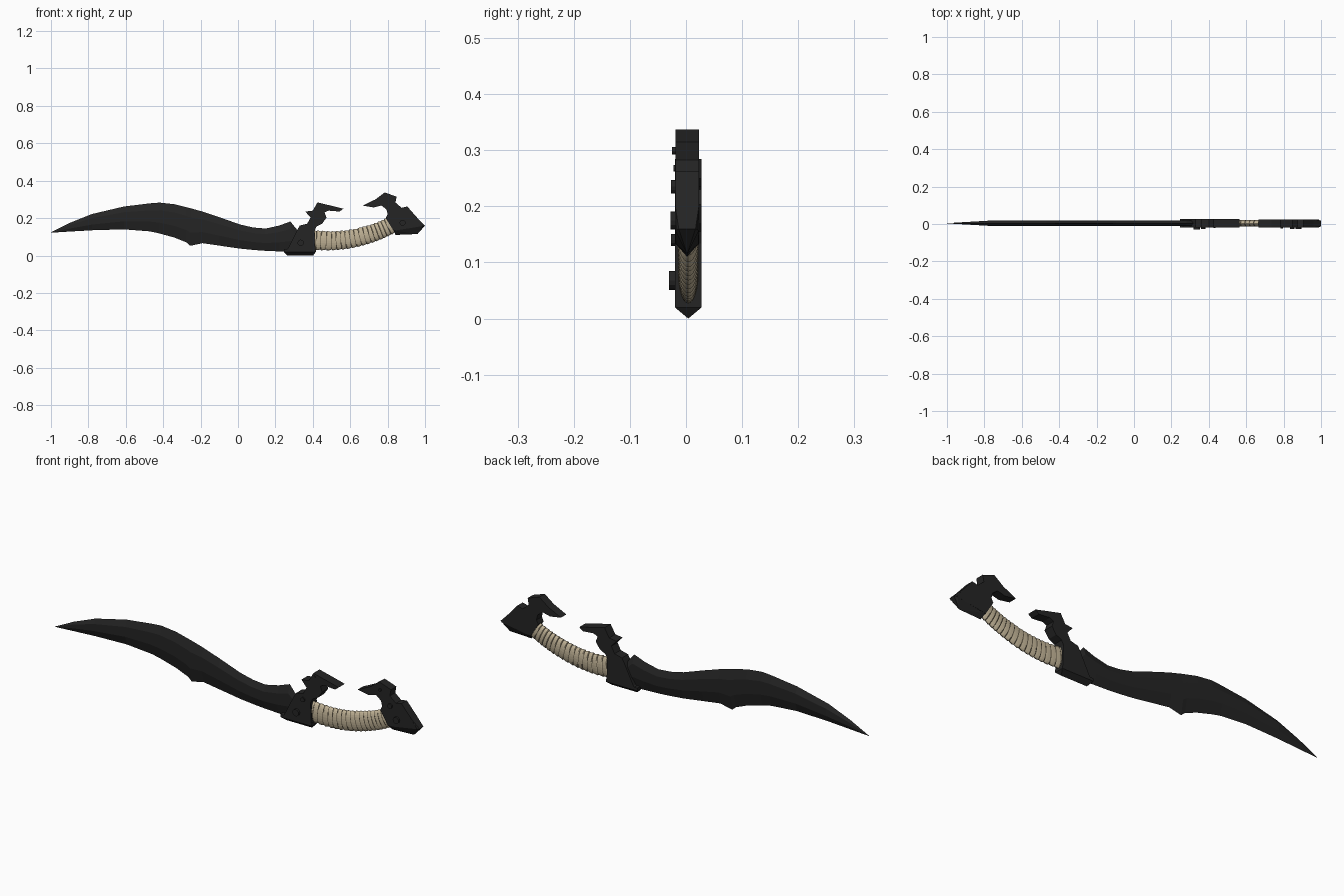
import bpy, bmesh, math, random
from mathutils import Vector

if "Cube" in bpy.data.objects:
    bpy.data.objects.remove(bpy.data.objects["Cube"])
random.seed(4)

def mat(name, c):
    m = bpy.data.materials.new(name)
    m.diffuse_color = (*c, 1)
    m.use_nodes = True
    m.node_tree.nodes["Principled BSDF"].inputs["Base Color"].default_value = m.diffuse_color
    return m

DARK = mat("dark_metal", (0.018, 0.018, 0.018))
HIDE = mat("pale_wrap", (0.52, 0.44, 0.30))
SEAM = mat("wrap_seam", (0.10, 0.08, 0.05))

def finish(bm, name, *mats):
    bmesh.ops.recalc_face_normals(bm, faces=bm.faces)
    me = bpy.data.meshes.new(name)
    bm.to_mesh(me)
    bm.free()
    ob = bpy.data.objects.new(name, me)
    bpy.context.collection.objects.link(ob)
    for m in mats:
        me.materials.append(m)
    return ob

def loft(name, rings, mats, seam=lambda i: False):
    bm = bmesh.new()
    vs = [[bm.verts.new(p) for p in r] for r in rings]
    n = len(rings[0])
    for i in range(len(vs) - 1):
        for k in range(n):
            f = bm.faces.new((vs[i][k], vs[i][(k+1) % n], vs[i+1][(k+1) % n], vs[i+1][k]))
            f.material_index = int(seam(i))
    bm.faces.new(vs[0])
    bm.faces.new(vs[-1])
    return finish(bm, name, *mats)

def plate(name, pts, y0, y1):
    return loft(name, [[(x, y, z) for x, z in pts] for y in (y0, y1)], [DARK])

def hull(name, pts):
    bm = bmesh.new()
    for p in pts:
        bm.verts.new(p)
    bmesh.ops.convex_hull(bm, input=bm.verts)
    return finish(bm, name, DARK)

# Blade: sharp top and bottom edges, thick shoulders between
YB = 0.004
stations = [(-1, .124, .122), (-.9, .174, .128), (-.78, .222, .135), (-.61, .262, .14),
            (-.47, .279, .129), (-.42, .283, .118), (-.34, .274, .096), (-.275, .258, .07),
            (-.255, .253, .052), (-.19, .235, .066), (-.1, .205, .053), (.01, .166, .037),
            (.08, .15, .03), (.147, .144, .025), (.22, .16, .022), (.28, .182, .02), (.318, .135, .02)]
rings = []
for x, t, b in stations:
    w = min(.0135, .0005 + (x + 1) * .06)
    u, l = t - .25 * (t - b), t - .65 * (t - b)
    rings.append([(x, YB, t), (x, YB + w, u), (x, YB + w, l), (x, YB, b), (x, YB - w, l), (x, YB - w, u)])
loft("blade", rings, [DARK])

# Guard with hooked finger horn
plate("guard", [(.25, .022), (.414, .022), (.41, .134), (.42, .155), (.45, .17), (.473, .203),
                (.463, .23), (.484, .24), (.543, .235), (.563, .25), (.516, .262), (.425, .284),
                (.40, .24), (.36, .235), (.388, .203), (.37, .17), (.33, .16), (.313, .13),
                (.268, .04)], -.02, .028)
hull("guard_base", [(x, y, z) for x in (.245, .416) for y in (-.02, .028) for z in (.02, .034)]
     + [(.262, .004, 0), (.402, .004, 0)])

# Pommel with hooked horn and ridged underside
plate("pommel", [(.832, .132), (.99, .158), (.96, .2), (.905, .262), (.875, .255), (.842, .283),
                 (.848, .315), (.784, .337), (.735, .30), (.666, .267), (.725, .257), (.767, .267),
                 (.794, .246), (.80, .22), (.79, .2)], -.019, .023)
hull("pommel_base", [(x, y, z) for x, z in ((.832, .134), (.985, .157), (.96, .2)) for y in (-.019, .023)]
     + [(1, y, .16) for y in (-.013, .017)] + [(.842, .002, .11), (.96, .002, .115)])

# Grip: curved core wrapped in uneven overlapping bands
path = [Vector(p) for p in ((.40, .083), (.5, .079), (.6, .088), (.7, .113), (.78, .143), (.85, .18))]
def on_path(t):
    s = max(0, min(t, .9999)) * (len(path) - 1)
    i = int(s)
    f = s - i
    p0, p1, p2, p3 = path[max(i-1, 0)], path[i], path[i+1], path[min(i+2, len(path)-1)]
    return .5 * (2*p1 + (p2-p0)*f + (2*p0-5*p1+4*p2-p3)*f*f + (3*p1-p0-3*p2+p3)*f**3)

WRAPS, SEG = 20, 24
rings = []
for i in range(WRAPS):
    lean = random.uniform(-.006, .006)
    for f, r in ((0, .94), (.12, 1.03), (.55, 1.0), (.9, .95)):
        t = (i + f) / WRAPS
        c = on_path(t)
        d = (on_path(t + .01) - on_path(t - .01)).normalized()
        h = (.052 - .008 * t) * r
        ring = []
        for k in range(SEG):
            a = 2 * math.pi * k / SEG
            s = h * math.sin(a)
            o = lean * math.sin(a) * f * (1 - f) * 2
            ring.append((c.x - d.y * s + d.x * o, .004 + .018 * r * math.cos(a), c.y + d.x * s + d.y * o))
        rings.append(ring)
loft("wrapped_grip", rings, [HIDE, SEAM], lambda i: i % 4 == 3)

# Rivets on the front face
for n, (x, z, r, y) in enumerate([(.335, .068, .017, -.03), (.37, .14, .011, -.027), (.88, .175, .016, -.028),
                                  (.845, .235, .012, -.027), (.79, .299, .007, -.025), (.43, .268, .006, -.022)]):
    plate(f"rivet_{n}", [(x + r * math.cos(k * math.pi / 6), z + r * math.sin(k * math.pi / 6))
                         for k in range(12)], y, -.015)
